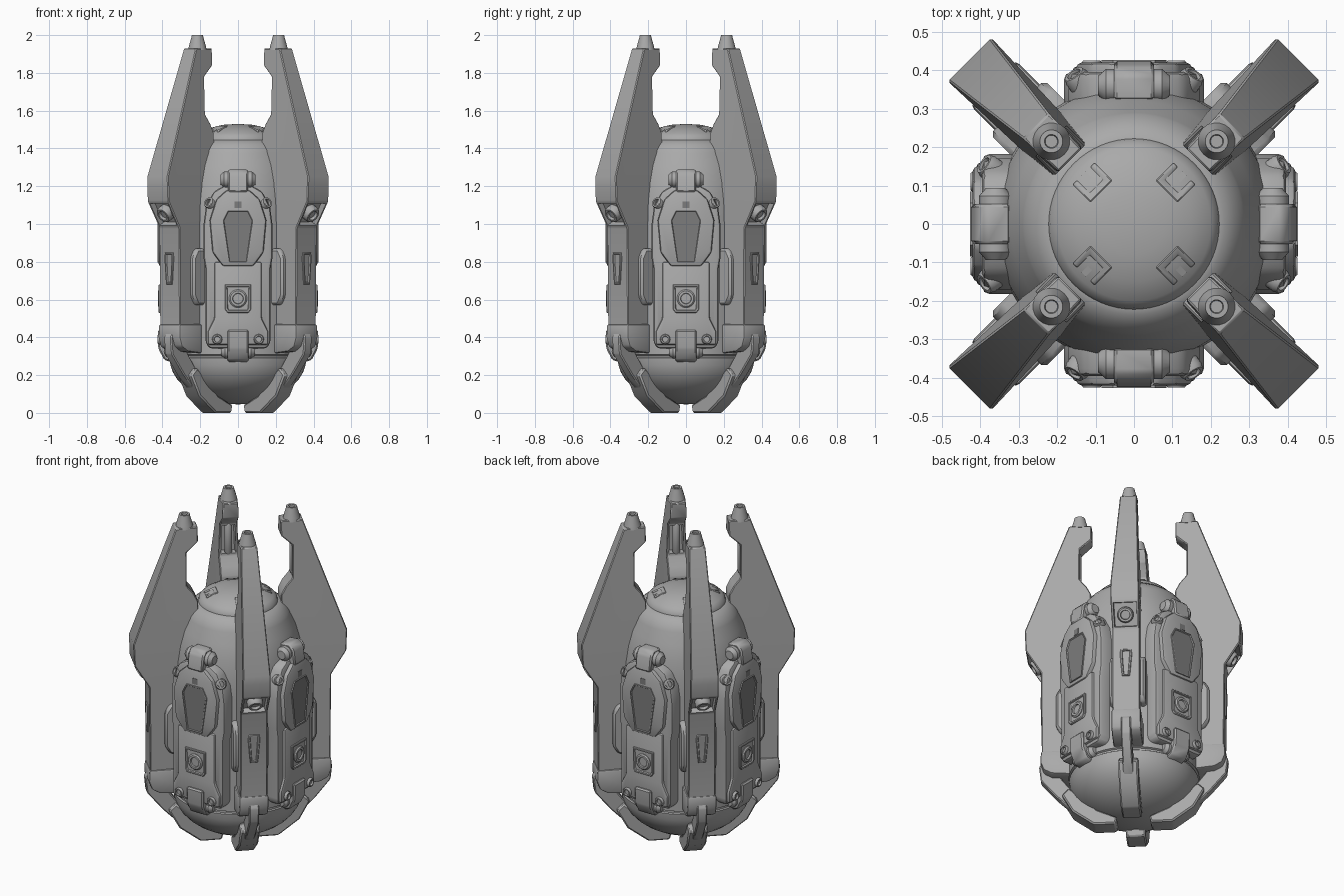
import bpy, bmesh, math
from mathutils import Vector

cube = bpy.data.objects.get("Cube")
if cube:
    bpy.data.objects.remove(cube)


def material(name, value):
    m = bpy.data.materials.new(name)
    m.use_nodes = True
    color = (value, value, value, 1)
    m.diffuse_color = color
    m.node_tree.nodes["Principled BSDF"].inputs["Base Color"].default_value = color
    return m


GREY = material("hull grey", 0.4)
DARK = material("dark panel grey", 0.2)
parts = []


def finish(bm, name, mat, start, count):
    """Turn the mesh into an object and repeat it around the vertical axis."""
    bmesh.ops.recalc_face_normals(bm, faces=bm.faces)
    mesh = bpy.data.meshes.new(name)
    bm.to_mesh(mesh)
    bm.free()
    mesh.materials.append(mat)
    mesh.materials.append(DARK)
    for i in range(count):
        ob = bpy.data.objects.new(name if count == 1 else f"{name}_{i + 1}", mesh)
        ob.rotation_euler.z = math.radians(start + 90 * i)
        bpy.context.collection.objects.link(ob)
        parts.append(ob)


def recess(bm, point, rim, depth, mat=0):
    """Sink the face nearest to a point, leaving a rim."""
    f = min(bm.faces, key=lambda f: (f.calc_center_median() - Vector(point)).length)
    n = f.normal.copy()
    bmesh.ops.inset_region(bm, faces=[f], thickness=rim)
    bmesh.ops.inset_region(bm, faces=[f], thickness=0.004)
    for v in f.verts:
        v.co -= n * depth
    f.material_index = mat


def prism(name, outline, axes, lo, hi, start=0, bevel=0.006, segments=1,
          warp=None, split=None, recesses=(), mat=GREY):
    """Extrude an outline along the axis it leaves out (x is outward)."""
    a, b = ("xyz".index(c) for c in axes)
    d = 3 - a - b
    bm = bmesh.new()
    verts = []
    for p in outline:
        co = [0, 0, 0]
        co[a], co[b], co[d] = p[0], p[1], lo
        verts.append(bm.verts.new(co))
    bm.faces.new(verts)
    if split:
        bmesh.ops.bisect_plane(bm, geom=bm.verts[:] + bm.edges[:] + bm.faces[:],
                               plane_co=(0, 0, split), plane_no=(0, 0, 1))
    out = bmesh.ops.extrude_face_region(bm, geom=bm.faces[:])
    for v in out["geom"]:
        if isinstance(v, bmesh.types.BMVert):
            v.co[d] = hi
    if warp:
        for v in bm.verts:
            warp(v.co)
    bmesh.ops.recalc_face_normals(bm, faces=bm.faces)
    if bevel:
        sharp = [e for e in bm.edges if e.is_manifold and e.calc_face_angle() > 0.45]
        bmesh.ops.bevel(bm, geom=sharp, offset=bevel, segments=segments, profile=0.5,
                        affect="EDGES", clamp_overlap=True)
    bm.normal_update()
    for r in recesses:
        recess(bm, *r)
    finish(bm, name, mat, start, 4)


def lathe(name, profile, origin=(0, 0, 0), axis=(0, 0, 1), start=0, count=4, steps=20):
    """Spin a (radius, height) profile around an axis."""
    bm = bmesh.new()
    vs = [bm.verts.new((r, 0, h)) for r, h in profile]
    es = [bm.edges.new(pair) for pair in zip(vs, vs[1:])]
    bmesh.ops.spin(bm, geom=vs + es, cent=(0, 0, 0), axis=(0, 0, 1),
                   angle=math.tau, steps=steps)
    bmesh.ops.remove_doubles(bm, verts=bm.verts, dist=0.0001)
    q = Vector((0, 0, 1)).rotation_difference(Vector(axis))
    for v in bm.verts:
        v.co = q @ v.co + Vector(origin)
    finish(bm, name, GREY, start, count)


def sym(half):
    return half + [(-t, z) for t, z in reversed(half)]


def ring(radius, height):
    return [(0, 0), (radius, 0), (radius, height * 0.7), (radius * 0.85, height),
            (radius * 0.6, height), (radius * 0.55, height * 0.6), (0, height * 0.6)]


def barrel(radius, half):
    return [(0, -half), (radius * 0.6, -half), (radius, -half + 0.02),
            (radius, half - 0.02), (radius * 0.6, half), (0, half)]


# Capsule body: domed lid, shoulder, straight wall and rounded underside
wall = [(0, 1.53), (0.08, 1.525), (0.15, 1.508), (0.2, 1.48), (0.218, 1.462),
        (0.222, 1.445), (0.236, 1.442), (0.262, 1.42), (0.285, 1.39), (0.29, 1.375),
        (0.32, 1.31), (0.345, 1.22), (0.36, 1.12), (0.365, 1.0), (0.365, 0.31),
        (0.355, 0.305), (0.355, 0.295), (0.362, 0.29)]
bowl = [(0.362 * math.cos(k * math.pi / 20), 0.29 - 0.245 * math.sin(k * math.pi / 20))
        for k in range(1, 10)]
lathe("capsule_body", wall + bowl + [(0, 0.045)], count=1, steps=64)


# Brackets on the lid
def lid_slope(co):
    co.z -= (co.x - 0.12) * 0.4


bracket = [(0.12, -0.04), (0.185, -0.04), (0.185, -0.024), (0.138, -0.024)]
prism("lid_bracket", bracket + [(x, -y) for x, y in reversed(bracket)], "xy",
      1.48, 1.521, 45, 0.003, warp=lid_slope)
prism("lid_slot", [(0.15, -0.008), (0.185, -0.008), (0.185, 0.008), (0.15, 0.008)], "xy",
      1.48, 1.518, 45, 0, warp=lid_slope)


# Four tall fins, thinner toward the tip and the inner edge
def fin_taper(co):
    half = 0.08 + 0.036 * (co.x - 0.605) - 0.033 * (max(co.z, 1.2) - 1.2)
    co.y = math.copysign(half, co.y)


fin = [(0.235, 1.93), (0.36, 1.93), (0.605, 1.25), (0.6, 1.12), (0.515, 0.98),
       (0.51, 0.46), (0.3, 0.46), (0.24, 1.0), (0.235, 1.48), (0.26, 1.53),
       (0.3, 1.58), (0.3, 1.78), (0.235, 1.84)]
prism("fin", fin, "xz", -1, 1, 45, 0.005, warp=fin_taper, split=1.2,
      recesses=[((0.557, 0, 1.05), 0.012, 0.03), ((0.3, 0, 1.68), 0.012, 0.04)])
lathe("fin_tip", [(0, 0), (0.05, 0), (0.046, 0.02), (0.033, 0.065), (0.03, 0.08),
                  (0.018, 0.08), (0.016, 0.07), (0, 0.07)], (0.304, 0, 1.92), start=45)
lathe("fin_piston", barrel(0.022, 0.1), (0.315, 0, 1.68), start=45)
lathe("fin_eyelet", ring(0.045, 0.04), (0.53, 0, 1.065), (0.84, 0, -0.54), 45)
prism("fin_side_pad", [(0.3, 0.57), (0.4, 0.57), (0.43, 0.62), (0.43, 0.82),
                       (0.4, 0.87), (0.3, 0.87)], "xz", -0.1, 0.1, 45, 0.012)
prism("fin_slot", sym([(0.03, 0.85), (0.034, 0.82), (0.022, 0.68)]), "yz",
      0.5, 0.52, 45, 0.003, recesses=[((0.52, 0, 0.78), 0.008, 0.008)])

# Fin sockets, struts and feet
prism("fin_socket", [(0.3, 0.47), (0.515, 0.47), (0.518, 0.4), (0.5, 0.35),
                     (0.455, 0.325), (0.3, 0.31)], "xz", -0.083, 0.083, 45, 0.012, 2)
prism("strut", [(0.5, 0.44), (0.53, 0.4), (0.52, 0.31), (0.43, 0.2), (0.35, 0.12),
                (0.27, 0.12), (0.33, 0.22), (0.42, 0.34)], "xz", -0.028, 0.028, 45)
prism("foot", [(0.4, 0.2), (0.34, 0.09), (0.22, 0), (0.1, 0), (0.09, 0.04),
               (0.2, 0.09), (0.28, 0.17), (0.36, 0.24)], "xz", -0.055, 0.055, 45, 0.008)

# Side pods: base, shield with dark window, lower cover
prism("pod_base", sym([(0.08, 1.2), (0.13, 1.17), (0.17, 1.09), (0.182, 1.0),
                       (0.182, 0.82), (0.172, 0.76), (0.172, 0.37), (0.15, 0.34)]),
      "yz", 0.27, 0.395, 0, 0.025, 2)
prism("pod_shield", sym([(0.06, 1.18), (0.115, 1.13), (0.15, 1.02), (0.135, 0.85),
                         (0.08, 0.775)]), "yz", 0.3, 0.42, 0, 0.014, 2)
prism("pod_window", sym([(0.055, 1.075), (0.084, 1.02), (0.05, 0.795)]), "yz",
      0.41, 0.427, 0, 0, recesses=[((0.427, 0, 0.963), 0.006, 0.005, 1)])
prism("pod_vent", sym([(0.018, 1.12), (0.018, 1.085)]), "yz", 0.415, 0.422, 0, 0, mat=DARK)
prism("pod_cover", sym([(0.125, 0.8), (0.125, 0.5), (0.16, 0.43), (0.16, 0.36)]), "yz",
      0.3, 0.41, 0, 0.012, 2)
prism("pod_frame", sym([(0.07, 0.68), (0.07, 0.55), (0.055, 0.53)]), "yz",
      0.4, 0.42, 0, 0.003, recesses=[((0.42, 0, 0.6), 0.01, 0.007)])
lathe("pod_ring", ring(0.048, 0.022), (0.402, 0, 0.605), (1, 0, 0))

# Pod bolts on both sides
for side, s in (("left", 1), ("right", -1)):
    lathe(f"upper_bolt_{side}", ring(0.032, 0.04), (0.36, s * 0.135, 1.1),
          (0.7, s * 0.5, 0.35))
    lathe(f"lower_bolt_{side}", ring(0.027, 0.025), (0.4, s * 0.11, 0.39), (1, 0, 0))

# Clasps holding each pod to the body
lathe("upper_clasp_pin", barrel(0.043, 0.093), (0.36, 0, 1.235), (0, 1, 0))
prism("upper_clasp", [(0.32, 1.285), (0.385, 1.29), (0.413, 1.26), (0.425, 1.17),
                      (0.34, 1.15)], "xz", -0.052, 0.052, 0, 0.008)
lathe("lower_clasp_pin", barrel(0.036, 0.09), (0.355, 0, 0.325), (0, 1, 0))
prism("lower_clasp", [(0.3, 0.3), (0.34, 0.265), (0.39, 0.28), (0.422, 0.34),
                      (0.425, 0.44), (0.33, 0.44)], "xz", -0.055, 0.055, 0, 0.008)

# Smooth shading with crisp edges
bpy.ops.object.select_all(action="DESELECT")
for ob in parts:
    ob.select_set(True)
bpy.context.view_layer.objects.active = parts[0]
bpy.ops.object.shade_smooth_by_angle(angle=math.radians(35))
